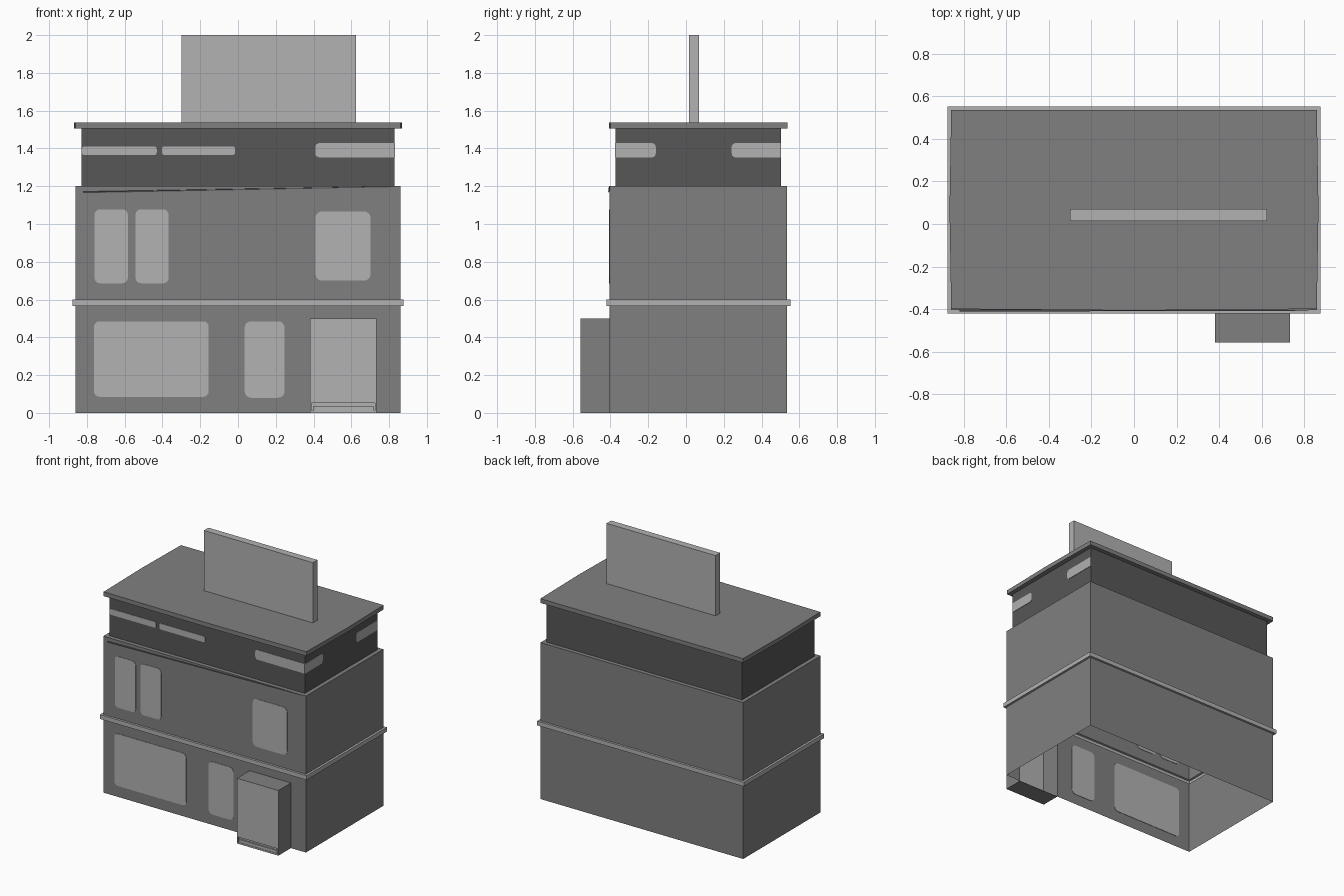
import bpy, math
from mathutils import Vector

cube = bpy.data.objects.get("Cube")
if cube:
    bpy.data.objects.remove(cube, do_unlink=True)


def material(name, v):
    m = bpy.data.materials.new(name)
    m.use_nodes = True
    m.diffuse_color = (v, v, v, 1)
    m.node_tree.nodes["Principled BSDF"].inputs["Base Color"].default_value = (v, v, v, 1)
    return m


WALL = material("wall grey", 0.216)
LIGHT = material("light grey", 0.445)
DARK = material("dark grey", 0.095)

X0, X1, Y0, Y1 = -0.86, 0.86, -0.405, 0.535   # wall footprint


def make(name, verts, faces, mat):
    me = bpy.data.meshes.new(name)
    me.from_pydata(verts, [], faces)
    me.materials.append(mat)
    ob = bpy.data.objects.new(name, me)
    bpy.context.collection.objects.link(ob)
    return ob


def footprint(off):
    return [(X0 - off, Y0 - off), (X1 + off, Y0 - off), (X1 + off, Y1 + off), (X0 - off, Y1 + off)]


def rings(name, profile, mat, skip=()):
    """Loft the footprint through (offset, height) pairs; skip holds faces left out."""
    verts = [(x, y, z) for off, z in profile for x, y in footprint(off)]
    faces = []
    for r in range(len(profile) - 1):
        for i in range(4):
            if (r, i) not in skip:
                a, b = r * 4 + i, r * 4 + (i + 1) % 4
                faces.append((a, b, b + 4, a + 4))
    return make(name, verts, faces, mat)


def prism(name, outline, z0, z1, mat):
    n = len(outline)
    verts = [(x, y, z) for z in (z0, z1) for x, y in outline]
    faces = [(i, (i + 1) % n, (i + 1) % n + n, i + n) for i in range(n)]
    faces += [tuple(range(n - 1, -1, -1)), tuple(range(n, 2 * n))]
    return make(name, verts, faces, mat)


def box(name, x0, x1, y0, y1, z0, z1, mat):
    return prism(name, [(x0, y0), (x1, y0), (x1, y1), (x0, y1)], z0, z1, mat)


def window(name, side, u0, u1, z0, z1, r, plane, square=""):
    """Thin rounded plate set through a wall; square lists ends without rounding."""
    out = []
    corners = [(u1, z0, -90, "R"), (u1, z1, 0, "R"), (u0, z1, 90, "L"), (u0, z0, 180, "L")]
    for u, z, start, end in corners:
        if end in square:
            out.append((u, z))
            continue
        cu = u - r if end == "R" else u + r
        cz = z + r if z == z0 else z - r
        for k in range(5):
            a = math.radians(start + k * 22.5)
            out.append((cu + r * math.cos(a), cz + r * math.sin(a)))
    n, t = len(out), 0.003
    if side == "front":
        verts = [(u, plane + d, z) for d in (-t, t) for u, z in out]
    else:
        verts = [(plane + d, u, z) for d in (t, -t) for u, z in out]
    faces = [tuple(range(n)), tuple(range(2 * n - 1, n - 1, -1))]
    faces += [(i, i + n, (i + 1) % n + n, (i + 1) % n) for i in range(n)]
    return make(name, verts, faces, LIGHT)


# Ground floor: open below, front wall cut out around the porch
PX0, PX1, PY, PZ = 0.382, 0.733, -0.558, 0.5
rings("ground_floor_walls", [(0, 0), (0, 0.567)], WALL, skip={(0, 0)})
front = [(X0, 0), (PX0, 0), (PX0, PZ), (PX1, PZ), (PX1, 0), (X1, 0), (X1, 0.567), (X0, 0.567)]
make("ground_floor_front", [(x, Y0, z) for x, z in front], [tuple(range(8))], WALL)

# Ledge band, middle floor with its setback, dark top floor
rings("ledge_band", [(0, 0.567), (0.017, 0.567), (0.017, 0.6), (0, 0.6)], LIGHT)
rings("middle_floor_walls", [(0, 0.6), (0, 1.2), (-0.031, 1.2)], WALL)
rings("top_floor_walls", [(-0.031, 1.2), (-0.031, 1.505)], DARK)

# Roof slab with slightly bowed ends
roof = [(-0.86, -0.4), (0, -0.407), (0.86, -0.4), (0.868, 0.07),
        (0.86, 0.537), (-0.86, 0.537), (-0.868, 0.07)]
prism("roof_slab", roof, 1.505, 1.538, WALL)

# Blank sign board on the roof
box("sign_board", -0.3, 0.625, 0.015, 0.07, 1.538, 2.0, LIGHT)

# Thin slanted trim under the setback
make("slanted_trim",
     [(-0.82, Y0 - 0.007, 1.163), (0.82, Y0 - 0.003, 1.195), (0.82, Y0 - 0.003, 1.2), (-0.82, Y0 - 0.007, 1.169),
      (-0.82, Y0, 1.172), (0.82, Y0, 1.2)],
     [(0, 1, 2, 3), (3, 2, 5, 4)], DARK)

# Porch: sides, top and floor, open to the interior
pv = [(x, y, z) for z in (0, PZ) for x, y in ((PX0, PY), (PX1, PY), (PX1, Y0), (PX0, Y0))]
make("porch_shell", pv, [(1, 2, 6, 5), (3, 0, 4, 7), (4, 5, 6, 7), (3, 2, 1, 0)], WALL)

# Porch front: light panel, recessed slot and threshold
sx0, sx1, s0, s1, sy = PX0 + 0.008, PX1 - 0.008, 0.012, 0.052, PY + 0.015
outer = [(PX0, 0), (PX1, 0), (PX1, PZ), (PX0, PZ)]
inner = [(sx0, s0), (sx1, s0), (sx1, s1), (sx0, s1)]
verts = [(x, PY, z) for x, z in outer + inner] + [(x, sy, z) for x, z in inner]
faces = [(8, 9, 10, 11)]
for i in range(4):
    j = (i + 1) % 4
    faces += [(i, j, j + 4, i + 4), (i + 4, j + 4, j + 8, i + 8)]
make("porch_front", verts, faces, LIGHT)
box("porch_threshold", sx0 + 0.006, sx1 - 0.006, PY + 0.003, sy, s0, s0 + 0.022, LIGHT)

# Front windows on the two lower floors
for name, u0, u1, z0, z1, r in (
        ("shop_window", -0.763, -0.155, 0.085, 0.485, 0.03),
        ("narrow_shop_window", 0.035, 0.247, 0.08, 0.485, 0.035),
        ("middle_window_a", -0.76, -0.583, 0.686, 1.078, 0.03),
        ("middle_window_b", -0.543, -0.367, 0.686, 1.078, 0.03),
        ("middle_window_c", 0.41, 0.702, 0.7, 1.067, 0.035)):
    window(name, "front", u0, u1, z0, z1, r, Y0)

# Top floor strip windows, one pair meeting at the corner
TY, TX = Y0 + 0.031, X1 - 0.031
window("strip_window_a", "front", -0.826, -0.43, 1.365, 1.411, 0.014, TY)
window("strip_window_b", "front", -0.403, -0.015, 1.365, 1.411, 0.014, TY)
window("corner_window_front", "front", 0.41, TX, 1.353, 1.428, 0.02, TY, "R")
window("corner_window_side", "side", TY, -0.16, 1.353, 1.428, 0.02, TX, "L")
window("rear_side_window", "side", 0.242, Y1 - 0.031, 1.353, 1.428, 0.02, TX, "R")
